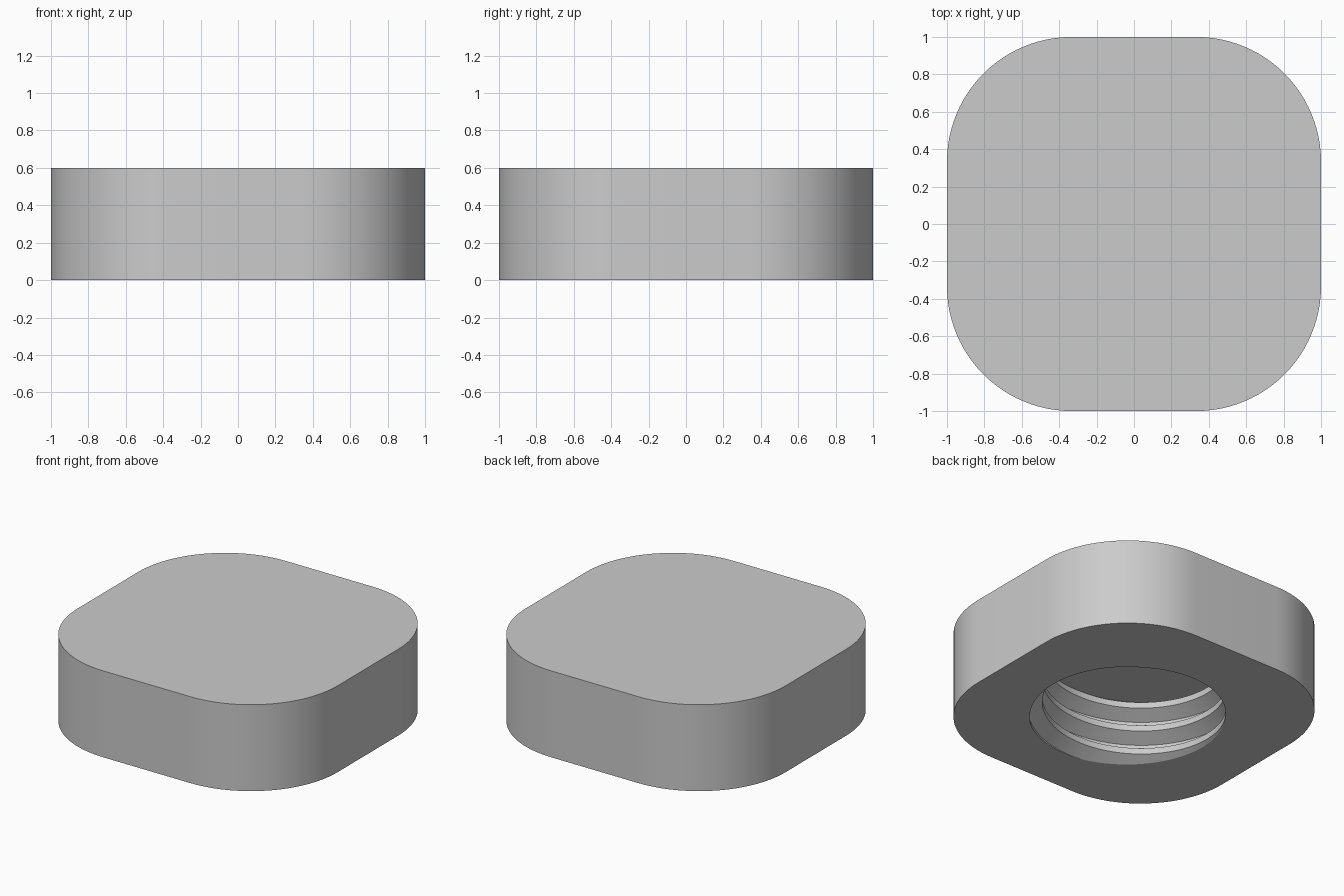
import bpy, bmesh, math
from mathutils import Vector

cube = bpy.data.objects.get("Cube")
if cube:
    bpy.data.objects.remove(cube, do_unlink=True)

HEIGHT, CORNER = 0.6, 0.667
MAJOR, MINOR, PITCH, DEPTH = 0.667, 0.577, 0.1667, 0.43
STEPS, CORNER_STEPS = 128, 24
CREST = 0.125                 # half width of the crest flat, in pitches
ROOT = 0.4375                 # where the root flat begins, in pitches
PHASE = 0.06 / PITCH + 128 / 360


def thread_radius(z, turn):
    """Radius of the right-hand thread at a height and fraction of a turn."""
    p = z / PITCH - turn - PHASE
    p = abs(p - round(p))
    t = min(max((p - CREST) / (ROOT - CREST), 0), 1)
    return MINOR + (MAJOR - MINOR) * t


bm = bmesh.new()

# Rounded square block: side walls and top
outline = []
for quarter in range(4):
    base = quarter * math.pi / 2
    mid = base + math.pi / 4
    centre = Vector((math.cos(mid), math.sin(mid))) * math.sqrt(2) * (1 - CORNER)
    for i in range(CORNER_STEPS + 1):
        a = base + math.pi / 2 * i / CORNER_STEPS
        outline.append(centre + Vector((math.cos(a), math.sin(a))) * CORNER)
low = [bm.verts.new((p.x, p.y, 0)) for p in outline]
high = [bm.verts.new((p.x, p.y, HEIGHT)) for p in outline]
bm.faces.new(high)
for i in range(len(low)):
    j = (i + 1) % len(low)
    bm.faces.new((low[i], low[j], high[j], high[i]))

# Threaded wall of the blind hole: helical profile cut off at both ends
columns = []
for s in range(STEPS + 1):
    turn = s / STEPS
    a = turn * math.tau
    heights = [(n + turn + PHASE + k) * PITCH
               for n in range(-4, 6) for k in (-ROOT, -CREST, CREST, ROOT)]
    column = []
    for z in heights:
        z = min(max(z, 0), DEPTH)
        r = thread_radius(z, turn)
        column.append(bm.verts.new((r * math.cos(a), r * math.sin(a), z)))
    columns.append(column)
for left, right in zip(columns, columns[1:]):
    for k in range(len(left) - 1):
        bm.faces.new((left[k], right[k], right[k + 1], left[k + 1]))
bmesh.ops.remove_doubles(bm, verts=bm.verts[:], dist=0.00005)

# Ceiling of the hole and the underside around it
for level in (DEPTH, 0):
    rim = [e for e in bm.edges if len(e.link_faces) == 1
           and all(abs(v.co.z - level) < 0.0005 for v in e.verts)]
    bmesh.ops.triangle_fill(bm, edges=rim, use_beauty=True, use_dissolve=False)
bmesh.ops.recalc_face_normals(bm, faces=bm.faces[:])

mesh = bpy.data.meshes.new("threaded_cap")
bm.to_mesh(mesh)
bm.free()
cap = bpy.data.objects.new("threaded_cap", mesh)
bpy.context.collection.objects.link(cap)

# Plain grey finish
grey = bpy.data.materials.new("light_grey")
grey.use_nodes = True
colour = (0.6, 0.6, 0.6, 1)
grey.diffuse_color = colour
grey.node_tree.nodes["Principled BSDF"].inputs["Base Color"].default_value = colour
mesh.materials.append(grey)

bpy.ops.object.select_all(action='DESELECT')
cap.select_set(True)
bpy.context.view_layer.objects.active = cap
bpy.ops.object.shade_smooth_by_angle(angle=math.radians(30))
